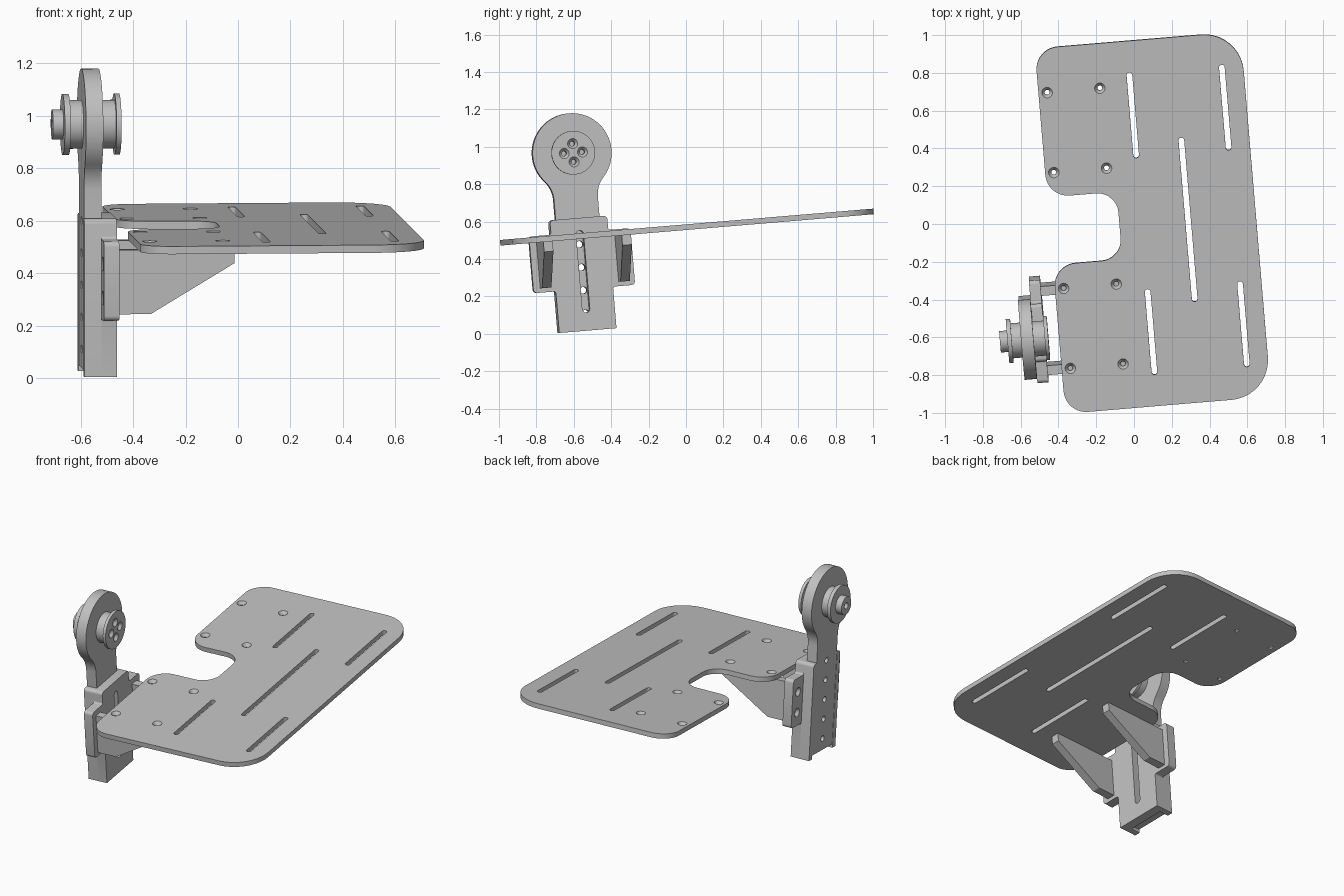
import bpy, bmesh
from math import pi, sin, cos, tan, atan2, sqrt, radians
from mathutils import Matrix, Vector

if "Cube" in bpy.data.objects:
    bpy.data.objects.remove(bpy.data.objects["Cube"], do_unlink=True)

grey = bpy.data.materials.new("light grey metal")
grey.use_nodes = True
grey.diffuse_color = (0.53, 0.53, 0.53, 1)
grey.node_tree.nodes["Principled BSDF"].inputs["Base Color"].default_value = grey.diffuse_color

# Everything is built square, then turned and tilted together
TILT = radians(4.8)
PLACE = Matrix.Translation((0, 0, 0.57)) @ Matrix.Rotation(TILT, 4, "X") @ Matrix.Rotation(TILT, 4, "Z")
POST_Y = -0.527          # centre line of the post
GRIP_Z = 0.447           # height of the grip axis above the plate


def orient(axis, a, b, h):
    """Put outline point (a, b) at distance h along the axis."""
    return {"x": (h, a, b), "y": (a, h, b), "z": (a, b, h)}[axis]


def arc(centre, start, end, steps):
    """Points on the shorter arc from start to end about centre."""
    s, e = start - centre, end - centre
    a0 = atan2(s.y, s.x)
    sweep = (atan2(e.y, e.x) - a0 + pi) % (2 * pi) - pi
    angles = [a0 + sweep * k / steps for k in range(steps + 1)]
    return [centre + s.length * Vector((cos(a), sin(a))) for a in angles]


def rounded(corners, steps=10):
    """Outline from (a, b, radius) corners."""
    out = []
    for i, (x, y, r) in enumerate(corners):
        p = Vector((x, y))
        if r == 0:
            out.append(p)
            continue
        d0 = (Vector(corners[i - 1][:2]) - p).normalized()
        d1 = (Vector(corners[(i + 1) % len(corners)][:2]) - p).normalized()
        half = d0.angle(d1) / 2
        centre = p + (d0 + d1).normalized() * r / sin(half)
        out += arc(centre, p + d0 * r / tan(half), p + d1 * r / tan(half), steps)
    return out


def skin(bm, rings):
    n = len(rings[0])
    faces = [bm.faces.new(rings[0]), bm.faces.new(rings[-1])]
    for r0, r1 in zip(rings, rings[1:]):
        faces += [bm.faces.new((r0[k], r0[(k + 1) % n], r1[(k + 1) % n], r1[k])) for k in range(n)]
    bmesh.ops.recalc_face_normals(bm, faces=faces)


def prism(bm, outline, axis, lo, hi):
    skin(bm, [[bm.verts.new(orient(axis, p[0], p[1], h)) for p in outline] for h in (lo, hi)])


def lathe(bm, profile, axis, a, b, sides=24):
    """Turn (height, radius) steps about the axis through (a, b)."""
    skin(bm, [[bm.verts.new(orient(axis, a + r * cos(2 * pi * k / sides), b + r * sin(2 * pi * k / sides), h))
               for k in range(sides)] for h, r in profile])


def slot(bm, axis, a, b0, b1, r, lo, hi):
    c = r * .98
    prism(bm, rounded([(a - r, b0, c), (a + r, b0, c), (a + r, b1, c), (a - r, b1, c)], 6), axis, lo, hi)


def add(name, bm):
    mesh = bpy.data.meshes.new(name)
    bm.to_mesh(mesh)
    bm.free()
    obj = bpy.data.objects.new(name, mesh)
    bpy.context.collection.objects.link(obj)
    return obj


def finish(name, bm, cuts=None):
    """Cut the holes, place the part and shade it."""
    obj = add(name, bm)
    if cuts:
        cutter = add(name + "_cutter", cuts)
        cutter.hide_render = True
        mod = obj.modifiers.new("cut", "BOOLEAN")
        mod.operation, mod.solver, mod.object = "DIFFERENCE", "EXACT", cutter
        bpy.context.view_layer.update()
        done = bpy.data.meshes.new_from_object(obj.evaluated_get(bpy.context.evaluated_depsgraph_get()))
        obj.modifiers.clear()
        obj.data = done
        bpy.data.objects.remove(cutter, do_unlink=True)
    mesh = obj.data
    mesh.transform(PLACE)
    mesh.materials.clear()
    mesh.materials.append(grey)
    mesh.shade_smooth()
    mesh.set_sharp_from_angle(angle=radians(30))


# Foot plate with a notch, five slots and eight countersunk holes
bm, cuts = bmesh.new(), bmesh.new()
L, R, E = -0.446, 0.647, 0.973
prism(bm, rounded([(L, -E, .12), (R, -E, .21), (R, E, .21), (L, E, .12),
                   (L, .18, .12), (-.077, .18, .11), (-.077, -.18, .11), (L, -.18, .12)]),
      "z", -0.015, 0.015)
slot(cuts, "z", 0.287, -.437, .437, .015, -.1, .1)
for s in (-1, 1):
    for x in (0.042, 0.533):
        slot(cuts, "z", x, *sorted((s * .35, s * .805)), .015, -.1, .1)
    for x in (-.40, -.12):
        for y in (.309, .735):
            lathe(cuts, [(-.1, .013), (-.005, .013), (.015, .028), (.1, .028)], "z", x, s * y)
finish("foot_plate", bm, cuts)

# Gussets below the plate
for side, s in (("right", -1), ("left", 1)):
    bm = bmesh.new()
    y = POST_Y + s * .211
    prism(bm, [(-.521, -.015), (-.521, -.261), (-.398, -.261), (-.077, -.068), (-.077, -.015)],
          "y", y - .025, y + .025)
    finish("gusset_" + side, bm)

# Mounting bracket: web with ears, mirrored about the post
half = [(.154, -.507, 0), (.154, -.284, .012), (.273, -.284, .02), (.273, .02, .02),
        (.154, .02, .012), (.154, .097, .02)]
outline = [(POST_Y + a, b, r) for a, b, r in half] + [(POST_Y - a, b, r) for a, b, r in reversed(half)]
bm, cuts = bmesh.new(), bmesh.new()
prism(bm, rounded(outline, 5), "x", -.580, -.521)
slot(cuts, "x", POST_Y, -.41, .03, .02, -.7, -.4)
for s in (-1, 1):
    for z in (-.07, -.2):
        lathe(cuts, [(-.7, .028), (-.58, .028), (-.562, .014), (-.53, .014)], "x", POST_Y + s * .211, z)
finish("bracket_web", bm, cuts)

# Channel walls that hold the handle bar
for side, s in (("right", -1), ("left", 1)):
    bm = bmesh.new()
    a, b = POST_Y + s * .118, POST_Y + s * .154
    prism(bm, rounded([(a, -.507, 0), (b, -.507, 0), (b, .097, .02), (a, .097, 0)], 5), "x", -.645, -.580)
    finish("channel_wall_" + side, bm)

# Handle bar: straight neck blending into a round head
HEAD, NECK, FILLET = .212, .118, .15
drop = sqrt((HEAD + FILLET) ** 2 - (NECK + FILLET) ** 2)
blend = Vector((NECK + FILLET, -drop))
touch = blend * HEAD / (HEAD + FILLET)
edge = [Vector((NECK, -.485 - GRIP_Z))]
edge += arc(blend, Vector((NECK, -drop)), touch, 10)
edge += arc(Vector((0, 0)), touch, Vector((0, HEAD)), 24)[1:]
whole = edge + [Vector((-p.x, p.y)) for p in reversed(edge[:-1])]
bm, cuts = bmesh.new(), bmesh.new()
prism(bm, [(POST_Y + p.x, GRIP_Z + p.y) for p in whole], "x", -.643, -.577)
for k in range(5):
    lathe(cuts, [(-.8, .018), (-.5, .018)], "x", POST_Y, .079 - .123 * k)
finish("handle_bar", bm, cuts)

# Grip spool on the inner side, with four countersunk screw holes
bm, cuts = bmesh.new(), bmesh.new()
lathe(bm, [(-.577, .093), (-.518, .093), (-.518, .117), (-.499, .117)], "x", POST_Y, GRIP_Z, 48)
for k in range(4):
    a = k * pi / 2
    lathe(cuts, [(-.55, .013), (-.515, .013), (-.499, .027), (-.4, .027)], "x",
          POST_Y + .049 * cos(a), GRIP_Z + .049 * sin(a))
finish("inner_spool", bm, cuts)

# Outer spool with a hub and centre hole
bm, cuts = bmesh.new(), bmesh.new()
lathe(bm, [(-.643, .093), (-.693, .093), (-.693, .117), (-.716, .117), (-.716, .057), (-.756, .057)],
      "x", POST_Y, GRIP_Z, 48)
lathe(cuts, [(-.9, .02), (-.70, .02)], "x", POST_Y, GRIP_Z)
finish("outer_spool", bm, cuts)
